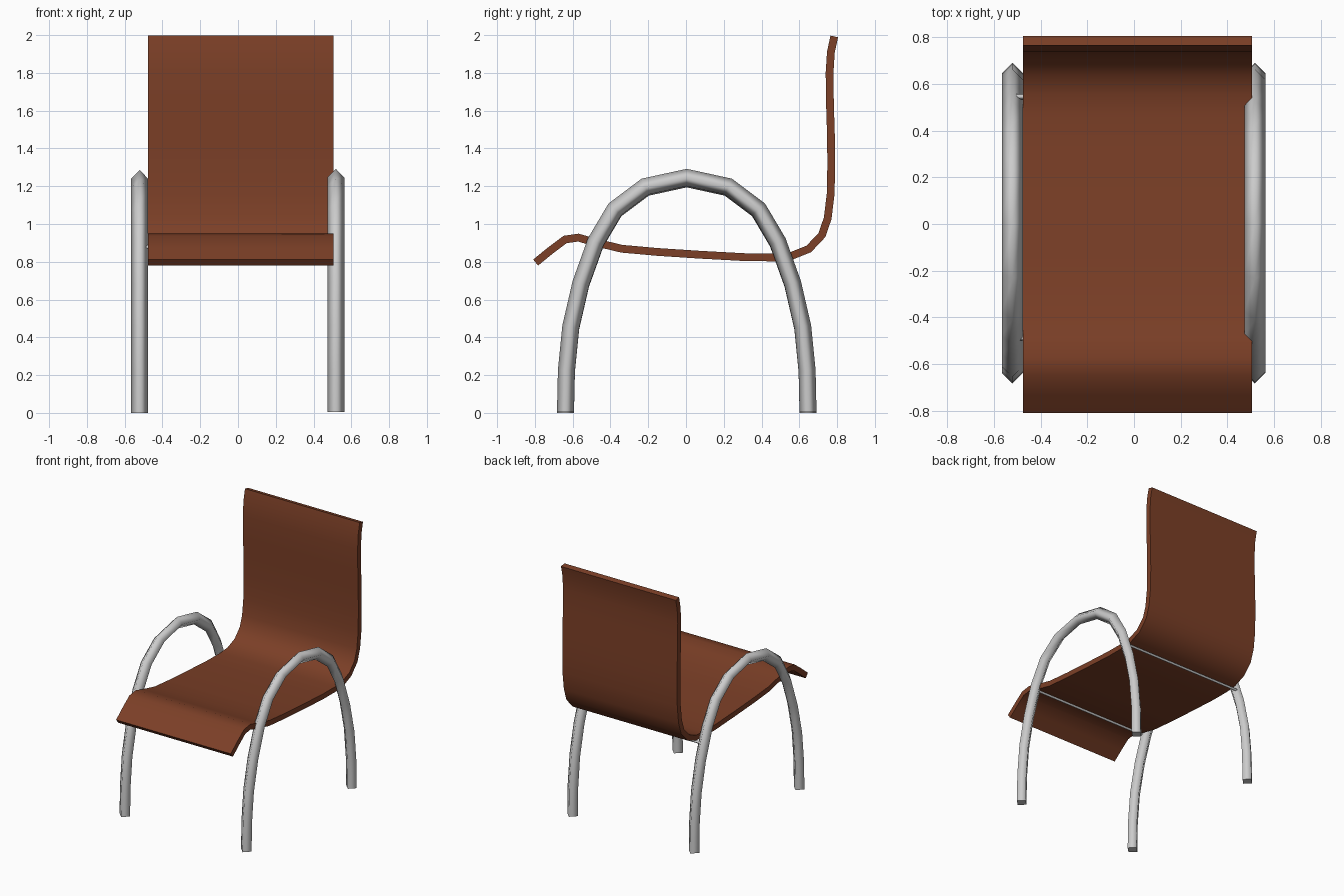
import bpy, bmesh
from mathutils import Vector

if "Cube" in bpy.data.objects:
    bpy.data.objects.remove(bpy.data.objects["Cube"])


def finish(name, bm):
    bmesh.ops.recalc_face_normals(bm, faces=bm.faces)
    mesh = bpy.data.meshes.new(name)
    bm.to_mesh(mesh)
    bm.free()
    obj = bpy.data.objects.new(name, mesh)
    bpy.context.collection.objects.link(obj)
    return obj


def normals_2d(path):
    # left-hand miter normal at each point of a 2D path
    out = []
    for i in range(len(path)):
        n = []
        for a, b in ((i - 1, i), (i, i + 1)):
            if a >= 0 and b < len(path):
                d = (path[b] - path[a]).normalized()
                n.append(Vector((-d.y, d.x)))
        m = sum(n, Vector((0, 0))).normalized()
        out.append(m / m.dot(n[0]))
    return out


def loft(name, rings):
    # skin closed rings: smooth sides, flat end caps
    bm = bmesh.new()
    vs = [[bm.verts.new(p) for p in r] for r in rings]
    k = len(vs[0])
    for a, b in zip(vs, vs[1:]):
        for i in range(k):
            j = (i + 1) % k
            bm.faces.new((a[i], a[j], b[j], b[i])).smooth = True
    bm.faces.new(vs[0])
    bm.faces.new(vs[-1])
    return finish(name, bm)


# one-piece bent seat and backrest, given as a side centreline (y, z)
X0, X1, HALF = -0.476, 0.505, 0.0205
line = [Vector(p) for p in (
    (-0.796, 0.796), (-0.72, 0.858), (-0.64, 0.918), (-0.57, 0.928),
    (-0.49, 0.905), (-0.34, 0.869), (-0.15, 0.852), (0.08, 0.837),
    (0.32, 0.824), (0.47, 0.823), (0.56, 0.832), (0.65, 0.868),
    (0.72, 0.942), (0.75, 1.03), (0.766, 1.16), (0.769, 1.32),
    (0.767, 1.48), (0.762, 1.64), (0.76, 1.80), (0.767, 1.91),
    (0.785, 1.993))]
rings = []
for p, n in zip(line, normals_2d(line)):
    u, d = p + n * HALF, p - n * HALF
    rings.append([(X0, *u), (X1, *u), (X1, *d), (X0, *d)])
seat = loft("seat_and_back", rings)
bpy.context.view_layer.objects.active = seat
seat.select_set(True)
bpy.ops.object.shade_smooth_by_angle(angle=0.7)
brown = bpy.data.materials.new("brown")
brown.diffuse_color = (0.2, 0.05, 0.02, 1)
brown.use_nodes = True
brown.node_tree.nodes["Principled BSDF"].inputs["Base Color"].default_value = brown.diffuse_color
seat.data.materials.append(brown)

# arched side legs: four-sided tube swept along half an arch and its mirror
half = [(-0.642, 0), (-0.637, 0.22), (-0.614, 0.45), (-0.561, 0.68),
        (-0.482, 0.90), (-0.38, 1.072), (-0.22, 1.192), (0, 1.24)]
arch = [Vector(p) for p in half + [(-y, z) for y, z in half[-2::-1]]]
arch_n = normals_2d(arch)
arch_n[0], arch_n[-1] = Vector((-1, 0)), Vector((1, 0))


def arch_leg(name, x, z0, r=0.045):
    shift = Vector((0.004, z0))
    loft(name, [[(x, *(p + n * r + shift)), (x + r, *(p + shift)),
                 (x, *(p - n * r + shift)), (x - r, *(p + shift))]
                for p, n in zip(arch, arch_n)])


arch_leg("left_arch_leg", -0.521, 0.0)
arch_leg("right_arch_leg", 0.518, 0.006)

# thin cross rods under the seat
for name, y, z in (("front_rod", -0.488, 0.877), ("rear_rod", 0.545, 0.796)):
    r = 0.011
    loft(name, [[(x, y + r, z), (x, y, z + r), (x, y - r, z), (x, y, z - r)]
                for x in (-0.52, 0.518)])
